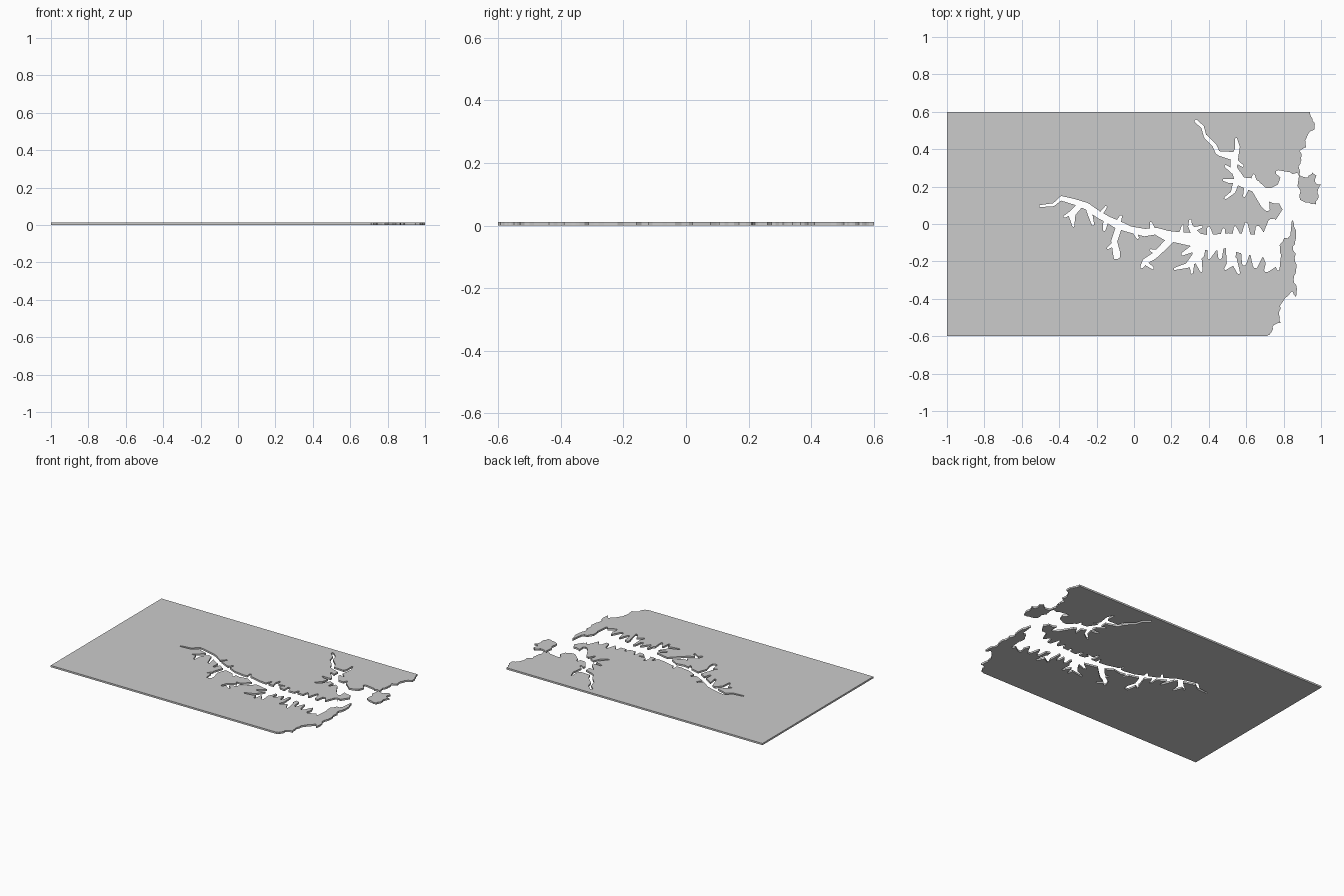
import bpy, bmesh, math, random
from mathutils import Vector

random.seed(4)
H = 0.012          # slab thickness


def ragged(points, depth, amount):
    # midpoint displacement turns a coarse line into a natural coast
    for _ in range(depth):
        out = []
        for a, b in zip(points, points[1:]):
            a, b = Vector(a), Vector(b)
            d = b - a
            out += [a, (a + b) / 2 + Vector((-d.y, d.x)) * random.uniform(-amount, amount)]
        points = out + [Vector(points[-1])]
    return points


def mesh_object(name, bm):
    me = bpy.data.meshes.new(name)
    bm.to_mesh(me)
    bm.free()
    ob = bpy.data.objects.new(name, me)
    bpy.context.collection.objects.link(ob)
    return ob


# Land slab with straight inland edges and an irregular ocean coast
coast = [(.94, .6), (.95, .57), (.965, .54), (.965, .505), (.93, .48), (.92, .41), (.885, .39),
         (.895, .34), (.88, .31), (.885, .26), (.93, .25), (.955, .275), (.975, .26),
         (.97, .22), (1.0, .21), (.98, .17), (.972, .105), (.93, .115), (.89, .13),
         (.84, .09), (.82, .03), (.84, .03), (.865, -.06), (.85, -.12), (.86, -.2),
         (.855, -.28), (.87, -.34), (.865, -.39), (.845, -.36), (.80, -.41), (.775, -.47),
         (.785, -.53), (.74, -.55), (.735, -.58), (.71, -.6)]
outline = ragged(coast, 2, .16) + [Vector((-1, -.6)), Vector((-1, .6))]
bm = bmesh.new()
face = bm.faces.new([bm.verts.new((min(p.x, 1), p.y, 0)) for p in outline])
ext = bmesh.ops.extrude_face_region(bm, geom=[face])
bmesh.ops.translate(bm, vec=(0, 0, H), verts=[v for v in ext["geom"] if isinstance(v, bmesh.types.BMVert)])
bmesh.ops.recalc_face_normals(bm, faces=bm.faces)
land = mesh_object("land_slab", bm)

# Water channels: each is a chain of (x, y, half width)
river = [[(.83, .07, .045), (.79, .0, .04), (.76, -.07, .055), (.68, -.11, .06), (.58, -.11, .05),
          (.5, -.09, .035), (.42, -.1, .04), (.34, -.09, .035), (.25, -.07, .03), (.18, -.065, .028),
          (.12, -.035, .02), (.05, -.045, .022), (-.02, -.03, .02), (-.08, -.01, .022),
          (-.13, .02, .02), (-.19, .05, .018), (-.25, .095, .018), (-.32, .118, .014),
          (-.39, .138, .011), (-.43, .103, .008), (-.5, .097, .006)]]
inlet = [[(.83, .17, .06), (.76, .15, .045), (.7, .17, .025), (.64, .21, .035), (.57, .23, .025),
          (.535, .3, .018), (.54, .36, .022), (.45, .38, .012), (.43, .42, .011), (.38, .47, .009),
          (.365, .52, .008), (.33, .55, .008)],
         [(.84, .09, .05), (.82, .17, .06), (.82, .25, .03), (.77, .275, .012)],
         [(.83, .22, .04), (.87, .26, .012)],
         [(.54, .37, .018), (.555, .41, .012), (.545, .455, .006)],
         [(.57, .23, .015), (.51, .23, .01), (.48, .235, .006)],
         [(.55, .24, .015), (.53, .17, .011), (.49, .14, .007)],
         [(.53, .28, .012), (.49, .31, .006)], [(.54, .34, .012), (.58, .31, .006)],
         [(.61, .22, .02), (.59, .15, .007)], [(.65, .2, .03), (.7, .1, .025), (.71, .085, .015)],
         [(.64, .22, .02), (.64, .26, .006)]]
west_bays = [[(-.29, .1, .014), (-.33, .05, .018), (-.325, -.01, .006)],
             [(-.32, .07, .014), (-.37, .04, .006)], [(-.24, .08, .016), (-.22, .0, .008)],
             [(-.15, .02, .015), (-.16, -.03, .007)], [(-.18, .05, .012), (-.15, .09, .006)],
             [(-.08, -.02, .018), (-.105, -.09, .016), (-.09, -.17, .02)],
             [(-.1, -.1, .013), (-.14, -.13, .006)], [(-.09, .0, .015), (-.07, .04, .006)],
             [(.0, -.03, .015), (.02, -.075, .006)],
             [(.2, -.08, .02), (.16, -.12, .018), (.11, -.17, .016), (.06, -.2, .013), (.04, -.23, .008)],
             [(.06, -.21, .012), (.1, -.235, .007)], [(.12, -.15, .014), (.09, -.14, .006)],
             [(.1, -.03, .012), (.09, .005, .006)]]
south_bays = [[(.36, -.1, .03), (.34, -.17, .03), (.29, -.22, .016), (.22, -.24, .007)],
              [(.34, -.18, .022), (.36, -.25, .008)], [(.31, -.21, .012), (.31, -.26, .006)],
              [(.32, -.13, .02), (.26, -.16, .008)],
              [(.42, -.12, .025), (.4, -.18, .01)], [(.46, -.1, .022), (.46, -.18, .01)],
              [(.52, -.11, .03), (.52, -.21, .02), (.49, -.24, .007)], [(.53, -.19, .018), (.56, -.26, .008)],
              [(.6, -.13, .03), (.59, -.21, .012)], [(.66, -.14, .04), (.65, -.22, .015)],
              [(.73, -.12, .05), (.74, -.2, .04), (.71, -.245, .015)], [(.76, -.17, .03), (.77, -.24, .008)]]
north_bays = [[(.82, .03, .025), (.81, -.05, .025)], [(.68, -.08, .04), (.66, -.02, .012)],
              [(.73, -.06, .04), (.73, .01, .014), (.75, .02, .008)],
              [(.6, -.08, .03), (.6, .0, .009)], [(.55, -.08, .03), (.54, -.02, .008)],
              [(.47, -.09, .02), (.48, -.03, .007)], [(.41, -.08, .02), (.4, -.02, .008)],
              [(.34, -.07, .025), (.3, -.01, .011), (.3, .02, .006)],
              [(.32, -.03, .012), (.36, -.015, .006)], [(.25, -.06, .016), (.26, -.01, .005)]]

# Each chain becomes overlapping tapered prisms with slightly ragged ends
bm = bmesh.new()
count = 0
for chain in river + inlet + west_bays + south_bays + north_bays:
    rings = []
    for x, y, r in chain:
        turn = random.random()
        rings.append([(x + r * k * math.cos(a), y + r * k * math.sin(a))
                      for i in range(8)
                      for k in [random.uniform(.75, 1.2)]
                      for a in [(i + turn) * math.tau / 8]])
    for p, q in zip(rings, rings[1:]):
        count += 1
        z = .02 + count * .0005
        verts = [bm.verts.new((x, y, s)) for x, y in p + q for s in (-z, z)]
        hull = bmesh.ops.convex_hull(bm, input=verts)
        inner = {g for g in hull["geom_interior"] + hull["geom_unused"] if isinstance(g, bmesh.types.BMVert)}
        bmesh.ops.delete(bm, geom=list(inner), context='VERTS')
bmesh.ops.recalc_face_normals(bm, faces=bm.faces)
water = mesh_object("water_cutter", bm)

# Cut the waterways out of the land
mod = land.modifiers.new("waterways", 'BOOLEAN')
mod.operation = 'DIFFERENCE'
mod.object = water
mod.solver = 'EXACT'
mod.use_self = True
bpy.context.view_layer.objects.active = land
bpy.ops.object.modifier_apply(modifier=mod.name)
bpy.data.objects.remove(water)
